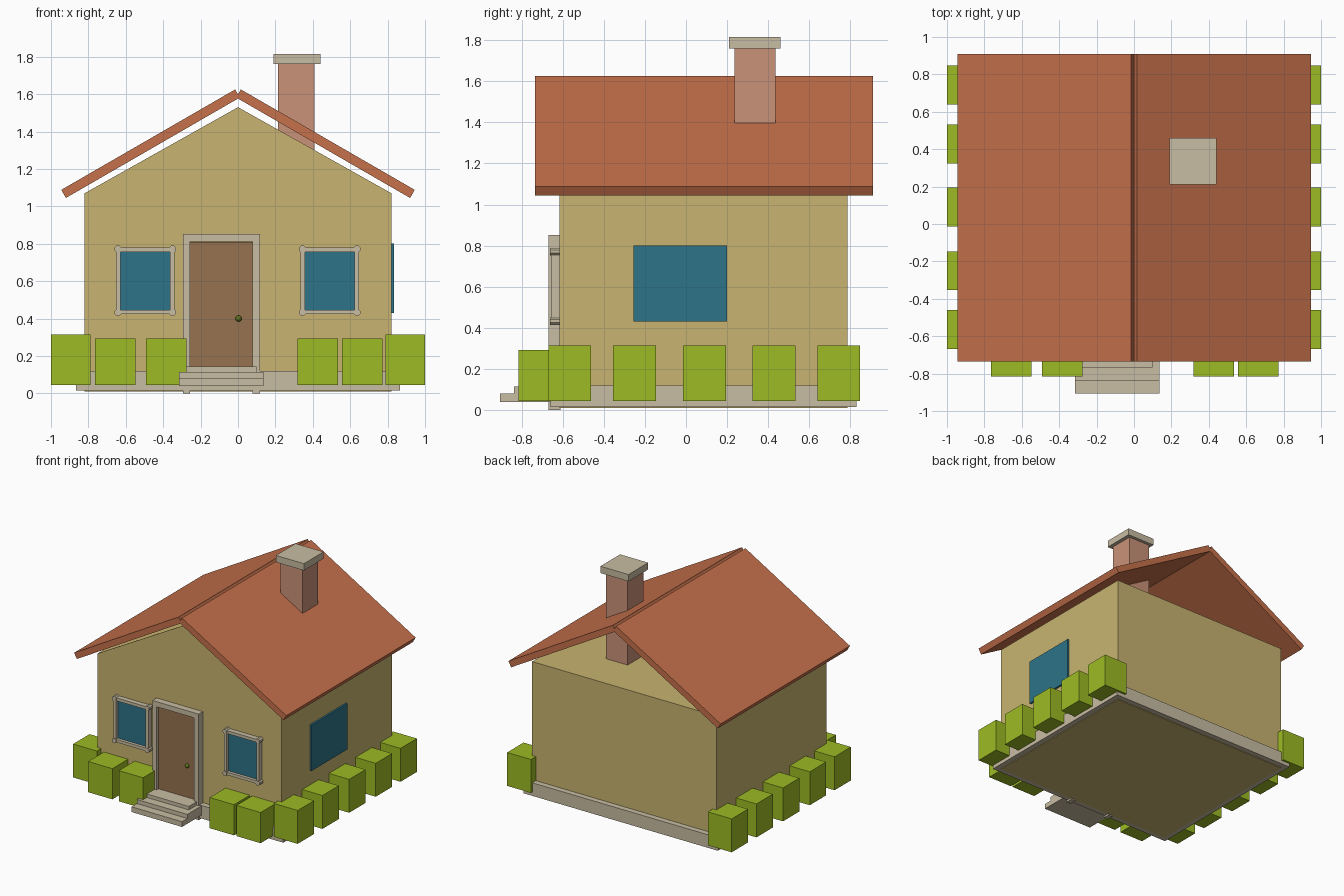
import bpy
import bmesh
import math
from mathutils import Matrix, Vector

cube = bpy.data.objects.get("Cube")
if cube:
    bpy.data.objects.remove(cube, do_unlink=True)


def to_linear(c):
    c /= 255
    return c / 12.92 if c <= 0.04045 else ((c + 0.055) / 1.055) ** 2.4


def material(name, r, g, b):
    colour = (to_linear(r), to_linear(g), to_linear(b), 1)
    mat = bpy.data.materials.new(name)
    mat.use_nodes = True
    mat.diffuse_color = colour
    mat.node_tree.nodes["Principled BSDF"].inputs["Base Color"].default_value = colour
    return mat


wall = material("wall_yellow", 200, 180, 112)
stone = material("trim_beige", 201, 189, 163)
tile = material("roof_terracotta", 198, 113, 75)
brick = material("chimney_pink", 201, 146, 120)
glass = material("glass_blue", 45, 115, 135)
wood = material("door_brown", 151, 115, 80)
leaf = material("hedge_green", 156, 187, 35)
brass = material("knob_olive", 92, 112, 28)


def finish(name, bm, mat):
    bmesh.ops.recalc_face_normals(bm, faces=bm.faces)
    mesh = bpy.data.meshes.new(name)
    bm.to_mesh(mesh)
    bm.free()
    mesh.materials.append(mat)
    obj = bpy.data.objects.new(name, mesh)
    bpy.context.collection.objects.link(obj)
    return obj


def add_box(bm, x, y, z):
    """Add a box given its (min, max) on each axis."""
    spans = (x, y, z)
    centre = Vector([(a + b) / 2 for a, b in spans])
    size = [b - a for a, b in spans]
    bmesh.ops.create_cube(bm, size=1, matrix=Matrix.Translation(centre) @ Matrix.Diagonal((*size, 1)))


def boxes(name, mat, *spans):
    bm = bmesh.new()
    for span in spans:
        add_box(bm, *span)
    return finish(name, bm, mat)


def extrude_profile(name, mat, points, y0, y1):
    """Extrude an x-z outline along y."""
    bm = bmesh.new()
    face = bm.faces.new([bm.verts.new((x, y0, z)) for x, z in points])
    moved = bmesh.ops.extrude_face_region(bm, geom=[face])["geom"]
    bmesh.ops.translate(bm, vec=(0, y1 - y0, 0),
                        verts=[v for v in moved if isinstance(v, bmesh.types.BMVert)])
    return finish(name, bm, mat)


# House body, open gable and plinth
boxes("house_walls", wall, ((-0.82, 0.82), (-0.615, 0.785), (0.01, 1.07)))
extrude_profile("front_gable", wall, [(-0.82, 1.07), (0.82, 1.07), (0, 1.53)], -0.615, -0.605)
boxes("foundation", stone, ((-0.865, 0.865), (-0.66, 0.83), (0.015, 0.12)))

# Two roof slabs whose square ends meet in a notch at the ridge
pitch = math.radians(30)
thick = 0.05
drop = Vector((-math.sin(pitch), -math.cos(pitch))) * thick
ridge = Vector((0.015, 1.625))
eave = Vector((0.945, ridge.y - 0.93 * math.tan(pitch)))
for side, label in ((1, "left"), (-1, "right")):
    outline = [(p.x * side, p.y) for p in (ridge, eave, eave + drop, ridge + drop)]
    extrude_profile(label + "_roof_slab", tile, outline, -0.735, 0.91)

# Chimney
boxes("chimney", brick, ((0.215, 0.41), (0.235, 0.435), (1.07, 1.77)))
boxes("chimney_cap", stone, ((0.19, 0.44), (0.21, 0.46), (1.76, 1.815)))

# Front windows: pane, four bars and chamfered corner blocks
for cx, label in ((0.49, "left"), (-0.495, "right")):
    boxes(label + "_window_pane", glass, ((cx - 0.14, cx + 0.14), (-0.632, -0.61), (0.44, 0.765)))
    bars = []
    for s in (-1, 1):
        ex, ez = cx + s * 0.144, 0.602 + s * 0.167
        bars.append(((ex - 0.012, ex + 0.012), (-0.656, -0.61), (0.435, 0.77)))
        bars.append(((cx - 0.144, cx + 0.144), (-0.656, -0.61), (ez - 0.012, ez + 0.012)))
    boxes(label + "_window_frame", stone, *bars)
    bm = bmesh.new()
    for sx in (-1, 1):
        for sz in (-1, 1):
            place = Matrix.Translation((cx + sx * 0.146, -0.636, 0.602 + sz * 0.169))
            turn = Matrix.Rotation(math.pi / 2, 4, "X") @ Matrix.Rotation(math.pi / 8, 4, "Z")
            bmesh.ops.create_cone(bm, cap_ends=True, segments=8, radius1=0.02, radius2=0.02,
                                  depth=0.052, matrix=place @ turn)
    finish(label + "_window_corners", bm, stone)

# Plain side window
boxes("side_window", glass, ((0.81, 0.835), (-0.255, 0.2), (0.43, 0.8)))

# Door, its frame and the knob
boxes("door", wood, ((-0.257, 0.077), (-0.645, -0.6), (0.12, 0.81)))
depth = (-0.668, -0.61)
extrude_profile("door_frame", stone,
                [(-0.295, 0), (-0.295, 0.853), (0.118, 0.853), (0.118, 0),
                 (0.077, 0), (0.077, 0.812), (-0.257, 0.812), (-0.257, 0)], *depth)
bm = bmesh.new()
bmesh.ops.create_uvsphere(bm, u_segments=16, v_segments=10, radius=0.017,
                          matrix=Matrix.Translation((0.003, -0.652, 0.4)))
for f in bm.faces:
    f.smooth = True
finish("door_knob", bm, brass)

# Entrance steps
boxes("entrance_steps", stone,
      ((-0.315, 0.135), (-0.905, -0.62), (0.04, 0.082)),
      ((-0.315, 0.135), (-0.837, -0.62), (0.082, 0.115)),
      ((-0.275, 0.1), (-0.767, -0.62), (0.115, 0.143)))

# Square hedges along both sides and the front
for side, label in ((1, "left"), (-1, "right")):
    for i, cy in enumerate((-0.565, -0.25, 0.09, 0.428, 0.743)):
        x = sorted((side * 0.788, side))
        boxes(f"{label}_hedge_{i + 1}", leaf, (x, (cy - 0.104, cy + 0.104), (0.045, 0.314)))
for i, cx in enumerate((-0.656, -0.383, 0.427, 0.664)):
    boxes(f"front_hedge_{i + 1}", leaf, ((cx - 0.108, cx + 0.108), (-0.815, -0.605), (0.045, 0.292)))
